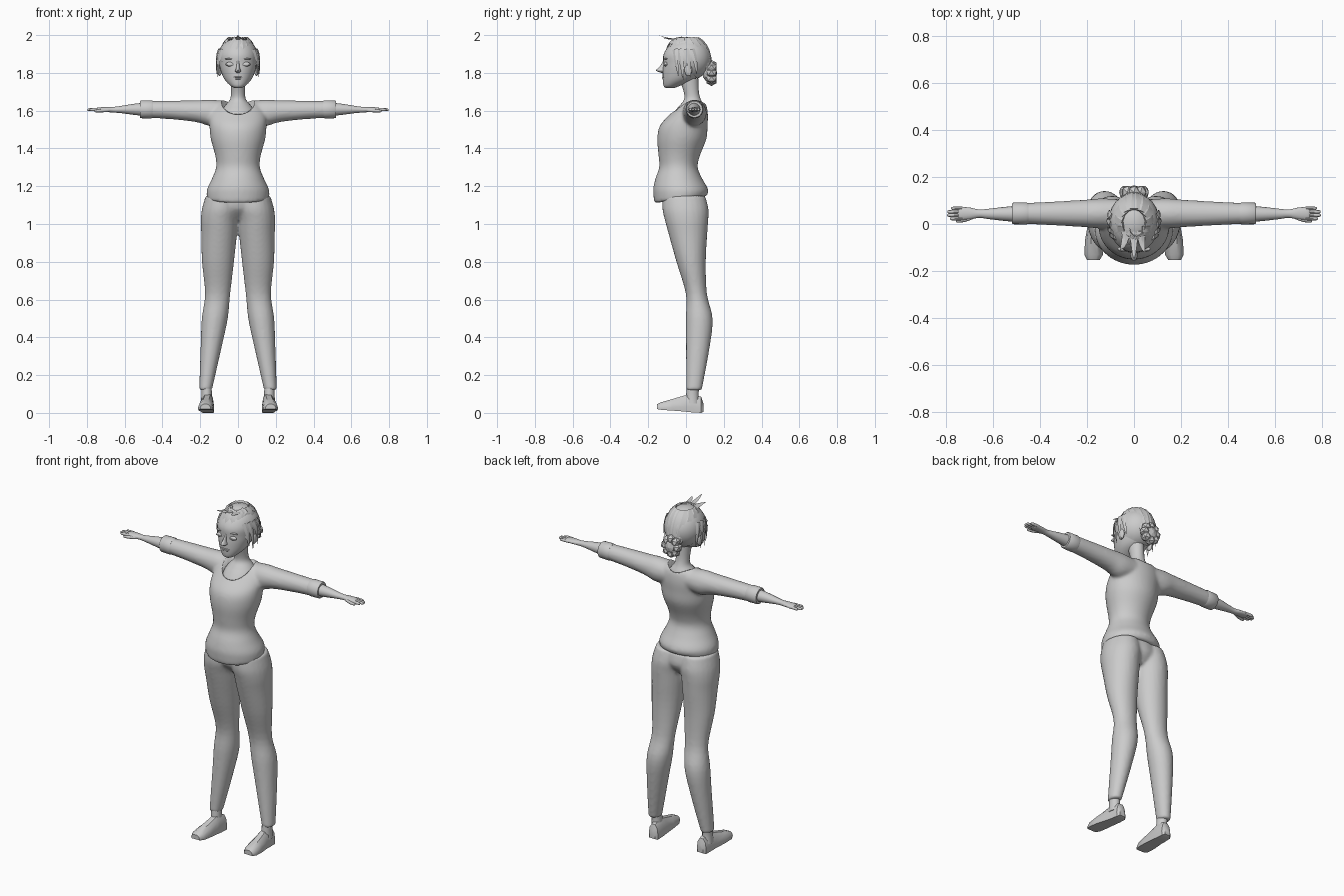
import bpy, bmesh, math
from mathutils import Vector, Matrix

cube = bpy.data.objects.get("Cube")
if cube:
    bpy.data.objects.remove(cube)

grey = bpy.data.materials.new("plain_grey")
grey.use_nodes = True
grey.diffuse_color = (0.6, 0.6, 0.6, 1)
grey.node_tree.nodes["Principled BSDF"].inputs["Base Color"].default_value = (0.6, 0.6, 0.6, 1)


def finish(name, bm, angle=50):
    """Turn a bmesh into a shaded object."""
    bmesh.ops.recalc_face_normals(bm, faces=bm.faces)
    me = bpy.data.meshes.new(name)
    bm.to_mesh(me)
    bm.free()
    me.materials.append(grey)
    ob = bpy.data.objects.new(name, me)
    bpy.context.collection.objects.link(ob)
    bpy.ops.object.select_all(action='DESELECT')
    ob.select_set(True)
    bpy.context.view_layer.objects.active = ob
    if angle:
        bpy.ops.object.shade_smooth_by_angle(angle=math.radians(angle))
    return ob


def skin(bm, rings):
    """Bridge rings of points and cap both ends."""
    vs = [[bm.verts.new(p) for p in r] for r in rings]
    n = len(vs[0])
    for a, b in zip(vs, vs[1:]):
        for i in range(n):
            bm.faces.new((a[i], a[(i + 1) % n], b[(i + 1) % n], b[i]))
    bm.faces.new(vs[0][::-1])
    bm.faces.new(vs[-1])


def loft(bm, axis, rings, side=1, n=24, steps=4):
    """Smooth tube through ellipses (position, centre u, centre v, radius u, radius v)."""
    k = [Vector(r) for r in rings]
    k = [k[0]] + k + [k[-1]]
    path = []
    for a, b, c, d in zip(k, k[1:], k[2:], k[3:]):
        for s in range(steps):
            t = s / steps
            path.append(0.5 * (2 * b + (c - a) * t + (2 * a - 5 * b + 4 * c - d) * t ** 2
                               + (3 * b - a - 3 * c + d) * t ** 3))
    path.append(k[-1])
    out = []
    for pos, cu, cv, ru, rv in path:
        ring = []
        for i in range(n):
            w = math.tau * i / n
            u, v = cu + ru * math.cos(w), cv + rv * math.sin(w)
            p = {'x': (pos, u, v), 'y': (u, pos, v), 'z': (u, v, pos)}[axis]
            ring.append((p[0] * side, p[1], p[2]))
        out.append(ring)
    skin(bm, out)


def ball(bm, centre, radii, detail=None):
    m = Matrix.Translation(centre) @ Matrix.Diagonal((*radii, 1))
    if detail:
        bmesh.ops.create_icosphere(bm, subdivisions=detail, radius=1, matrix=m)
    else:
        bmesh.ops.create_uvsphere(bm, u_segments=24, v_segments=16, radius=1, matrix=m)


def fuse(ob, voxel, rounds):
    """Merge overlapping volumes into one soft skin."""
    m = ob.modifiers.new("fuse", 'REMESH')
    m.mode, m.voxel_size, m.use_smooth_shade = 'VOXEL', voxel, True
    s = ob.modifiers.new("soften", 'SMOOTH')
    s.factor, s.iterations = 0.5, rounds


SIDES = (("left", 1), ("right", -1))

# Shirt: torso and sleeves, with a scooped neck
bm = bmesh.new()
loft(bm, 'z', [(1.13, 0, -.028, .164, .138), (1.18, 0, -.028, .165, .146), (1.24, 0, -.038, .138, .124),
               (1.3, 0, -.04, .116, .102), (1.36, 0, -.036, .12, .109), (1.45, 0, -.022, .144, .13),
               (1.52, 0, -.012, .151, .126), (1.58, 0, .015, .15, .101), (1.63, 0, .035, .125, .072),
               (1.655, 0, .04, .09, .045)], n=40)
for v in bm.verts:
    if v.co.z < 1.16:
        v.co.z += 0.13 * (v.co.y + 0.02)
for _, s in SIDES:
    loft(bm, 'x', [(.04, .045, 1.592, .06, .055), (.14, .045, 1.588, .064, .07), (.22, .045, 1.597, .058, .058),
                   (.36, .045, 1.604, .05, .049), (.5, .045, 1.607, .043, .044)], s)
shirt = finish("shirt", bm)
fuse(shirt, 0.009, 6)
bm = bmesh.new()
loft(bm, 'z', [(1.54, 0, .01, .088, .095), (1.75, 0, .01, .088, .095)], n=40, steps=1)
cutter = finish("neckline_cutter", bm)
cutter.hide_render = True
cutter.hide_set(True)
cut = shirt.modifiers.new("neckline", 'BOOLEAN')
cut.operation, cut.object, cut.solver = 'DIFFERENCE', cutter, 'EXACT'

# Trousers: two legs fused with the hips
bm = bmesh.new()
loft(bm, 'z', [(1.02, 0, .01, .06, .06), (1.08, 0, 0, .13, .11), (1.15, 0, -.01, .14, .11)])
for _, s in SIDES:
    loft(bm, 'z', [(1.15, .085, -.01, .086, .112), (1.08, .09, -.003, .101, .122), (1.02, .098, .003, .099, .115),
                   (.95, .1, .01, .095, .103), (.8, .106, .027, .085, .078), (.63, .108, .055, .067, .056),
                   (.5, .123, .07, .069, .071), (.35, .142, .063, .056, .063), (.12, .172, .042, .034, .042)], s)
fuse(finish("trousers", bm), 0.009, 5)

# Cuffs, arms with hands, ankles and shoes
for label, s in SIDES:
    bm = bmesh.new()
    loft(bm, 'x', [(.45, .045, 1.607, .044, .045), (.46, .045, 1.607, .047, .048),
                   (.515, .045, 1.607, .046, .047), (.52, .045, 1.607, .042, .043)], s, steps=1)
    finish(label + "_cuff", bm, 40)

    bm = bmesh.new()
    loft(bm, 'x', [(.5, .043, 1.607, .035, .035), (.56, .043, 1.607, .029, .028), (.62, .043, 1.606, .022, .019),
                   (.66, .044, 1.605, .018, .015), (.7, .045, 1.606, .025, .013), (.74, .045, 1.606, .027, .011),
                   (.752, .045, 1.606, .02, .006)], s, 16)
    for i, reach in enumerate((.785, .797, .796, .78)):
        y = .023 + i * .0145
        loft(bm, 'x', [(.725, y, 1.606, .007, .008), (.76, y, 1.606, .0075, .009),
                       (reach - .006, y, 1.605, .007, .007), (reach, y, 1.604, .003, .003)], s, 8, 2)
    loft(bm, 'x', [(.68, .034, 1.603, .01, .009), (.72, .018, 1.6, .009, .009),
                   (.752, .013, 1.598, .007, .007), (.76, .012, 1.598, .003, .003)], s, 8, 2)
    finish(label + "_arm", bm)

    bm = bmesh.new()
    loft(bm, 'z', [(.05, .166, .035, .03, .036), (.1, .166, .034, .028, .033), (.15, .168, .038, .027, .033)], s, 12)
    finish(label + "_ankle", bm)

    bm = bmesh.new()
    rings = []
    for y, cx, w, base, top in ((.092, .158, .018, .006, .05), (.08, .158, .029, .0, .085), (.03, .16, .032, .003, .105),
                                (-.005, .162, .034, .007, .093), (-.07, .168, .039, .012, .074),
                                (-.13, .172, .038, .016, .057), (-.153, .173, .026, .02, .046)):
        prof = ((-1, 0), (1, 0), (1.05, .3), (.85, .75), (.4, 1), (-.4, 1), (-.85, .75), (-1.05, .3))
        rings.append([(s * (cx + w * a), y, base + (top - base) * b) for a, b in prof])
    skin(bm, rings)
    finish(label + "_shoe", bm, 35)

# Neck and upper chest
bm = bmesh.new()
loft(bm, 'z', [(1.5, 0, .01, .1, .095), (1.56, 0, .01, .094, .092), (1.6, 0, .022, .086, .079),
               (1.63, 0, .031, .066, .062), (1.66, 0, .034, .042, .044), (1.7, 0, .028, .037, .04),
               (1.77, 0, .015, .04, .05)])
finish("neck", bm)

# Head with nose, lips, ears and closed eyes
bm = bmesh.new()
loft(bm, 'z', [(1.72, 0, -.085, .018, .022), (1.732, 0, -.075, .04, .044), (1.765, 0, -.04, .071, .083),
               (1.81, 0, -.018, .091, .105), (1.85, 0, -.009, .1, .111), (1.9, 0, -.003, .102, .115),
               (1.95, 0, .005, .08, .09), (1.98, 0, .01, .035, .045)], n=32)
loft(bm, 'z', [(1.8, 0, -.122, .006, .008), (1.808, 0, -.128, .016, .024), (1.816, 0, -.126, .013, .032),
               (1.835, 0, -.12, .008, .018), (1.865, 0, -.115, .006, .006)], n=12)
ball(bm, (0, -.117, 1.777), (.027, .01, .004))
ball(bm, (0, -.115, 1.769), (.022, .011, .005))
for _, s in SIDES:
    ball(bm, (s * .042, -.107, 1.846), (.023, .011, .012))
    ball(bm, (s * .042, -.111, 1.843), (.025, .009, .003))
    ball(bm, (s * .044, -.106, 1.874), (.026, .01, .004))
    ball(bm, (s * .098, .012, 1.815), (.012, .02, .032))
finish("head", bm)

# Hair cap, trimmed along a slanted hairline
SKULL = Vector((0, .01, 1.875))
bm = bmesh.new()
ball(bm, SKULL, (.109, .122, .115))
bmesh.ops.bisect_plane(bm, geom=bm.verts[:] + bm.edges[:] + bm.faces[:], plane_co=(0, -.03, 1.85),
                       plane_no=(0, -.66, -.75), clear_outer=True)
bmesh.ops.holes_fill(bm, edges=[e for e in bm.edges if e.is_boundary])
finish("hair_cap", bm)


def on_head(az, el, grow=1.0):
    """Point on the hair surface; azimuth 0 is the front, +x is positive."""
    a, e = math.radians(az), math.radians(el)
    r = math.cos(max(e, 0)) * grow
    return SKULL + Vector((.112 * r * math.sin(a), -.126 * r * math.cos(a), .118 * math.sin(e) * grow))


def lock(bm, a, b, c, w):
    """Flat tapering strand along a bent path."""
    rings = []
    for i in range(7):
        t = i / 6
        p = a * (1 - t) ** 2 + 2 * b * t * (1 - t) + c * t * t
        out = (p - SKULL).normalized()
        across = ((b - a) * (1 - t) + (c - b) * t).cross(out).normalized()
        s = w * (1 - t) ** 0.6 + .001
        rings.append([p + across * s, p + out * .3 * s, p - across * s, p - out * .3 * s])
    skin(bm, rings)


# Fringe, side locks and back-swept strands
bm = bmesh.new()
for i in range(9):
    az = -80 + 20 * i
    low = 22 - abs(az) * .75
    lock(bm, on_head(az * .4 + 10, 62), on_head(az * .8, 48, 1.12), on_head(az * 1.08 - 6, low, 1.0), .027)
for s in (1, -1):
    for az, low in ((62, -50), (75, -75), (92, -60), (108, -45)):
        lock(bm, on_head(s * (az - 8), 25), on_head(s * az, 0, 1.1), on_head(s * (az + 4), low, .98), .016)
    for az in (70, 95, 120, 145, 168):
        lock(bm, on_head(s * az, 65), on_head(s * (az + 8), 30, 1.17),
             on_head(s * (150 + az * .15), -35, 1.0), .03)
for x, tip in ((0, (0, -.148, 2.0)), (.03, (.045, -.12, 1.985)), (-.035, (-.06, -.11, 1.985))):
    lock(bm, Vector((x, -.03, 1.978)), Vector((x, -.085, 1.975)), Vector(tip), .018)
finish("hair_locks", bm, 25)

# Bun: chunky coils around a core
bm = bmesh.new()
ball(bm, (0, .125, 1.8), (.05, .04, .05), 2)
for i in range(8):
    w = math.tau * i / 8
    ball(bm, (.04 * math.cos(w), .135, 1.8 + .043 * math.sin(w)), (.026, .032, .026), 1)
finish("hair_bun", bm, 0)
